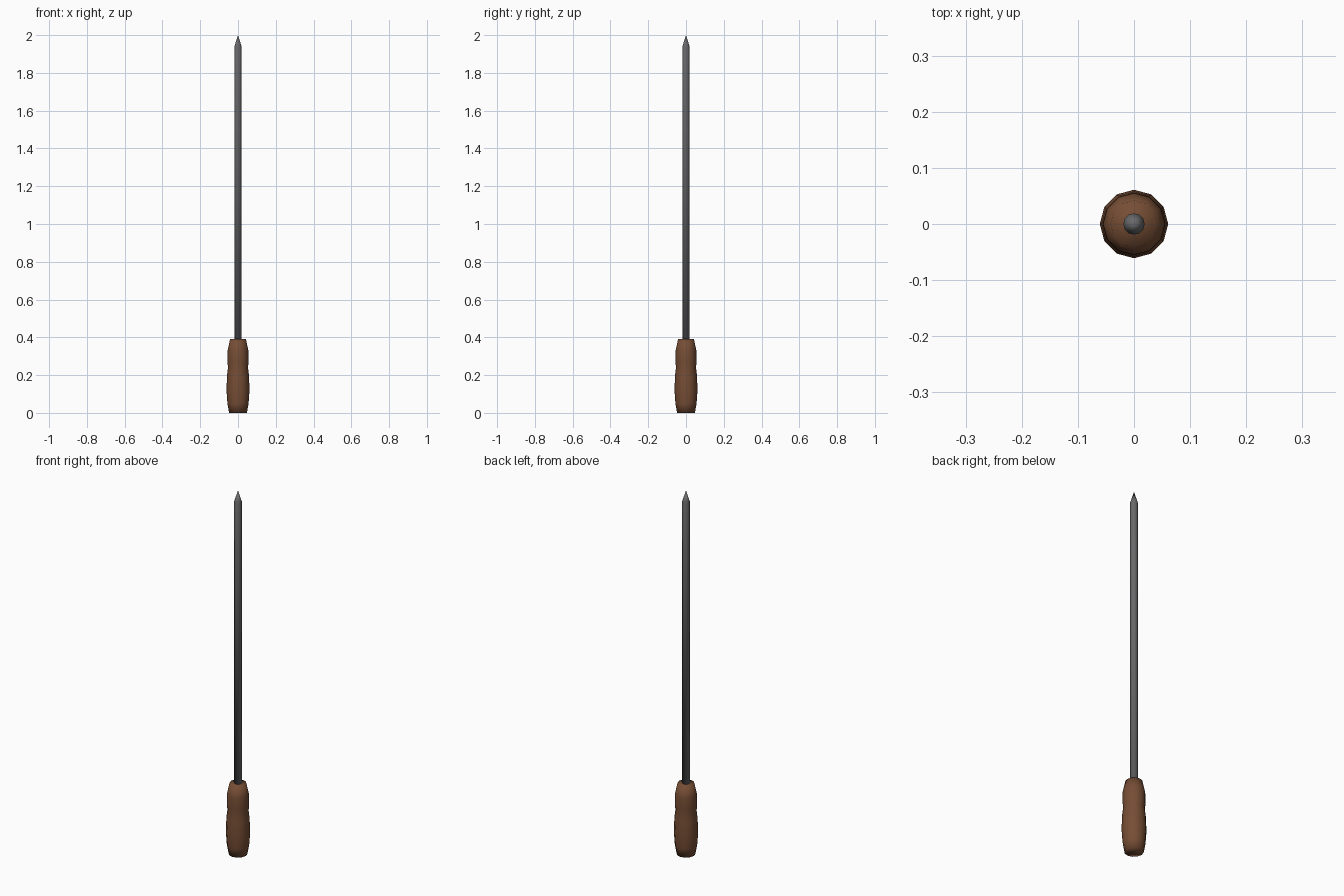
import bpy, bmesh
from math import cos, sin, pi

if "Cube" in bpy.data.objects:
    bpy.data.objects.remove(bpy.data.objects["Cube"])

SIDES = 12


def lathe(name, profile, color=None):
    """Spin (radius, z) points around z; a zero radius makes a point."""
    bm = bmesh.new()
    rings = []
    for r, z in profile:
        count = SIDES if r > 0 else 1
        rings.append([bm.verts.new((r * cos(2 * pi * i / SIDES),
                                    r * sin(2 * pi * i / SIDES), z))
                      for i in range(count)])
    for a, b in zip(rings, rings[1:]):
        for i in range(SIDES):
            j = (i + 1) % SIDES
            if len(b) == 1:
                bm.faces.new((a[i], a[j], b[0]))
            else:
                bm.faces.new((a[i], a[j], b[j], b[i]))
    # end caps
    bm.faces.new(rings[0][::-1])
    if len(rings[-1]) > 1:
        bm.faces.new(rings[-1])
    for f in bm.faces:
        f.smooth = True
    mesh = bpy.data.meshes.new(name)
    bm.to_mesh(mesh)
    bm.free()
    if color:
        mat = bpy.data.materials.new(name + "_material")
        mat.diffuse_color = color
        mat.use_nodes = True
        mat.node_tree.nodes["Principled BSDF"].inputs["Base Color"].default_value = mat.diffuse_color
        mesh.materials.append(mat)
    obj = bpy.data.objects.new(name, mesh)
    bpy.context.collection.objects.link(obj)
    return obj


# wooden grip with a waist
lathe("handle", [(0.047, 0), (0.056, 0.05), (0.061, 0.12), (0.058, 0.2),
                 (0.053, 0.24), (0.056, 0.27), (0.055, 0.33), (0.042, 0.39)],
      (0.18, 0.075, 0.035, 1))

# long steel rod with a pointed tip
lathe("pointed_shaft", [(0.019, 0.37), (0.019, 1.94), (0, 2.0)],
      (0.14, 0.14, 0.145, 1))
